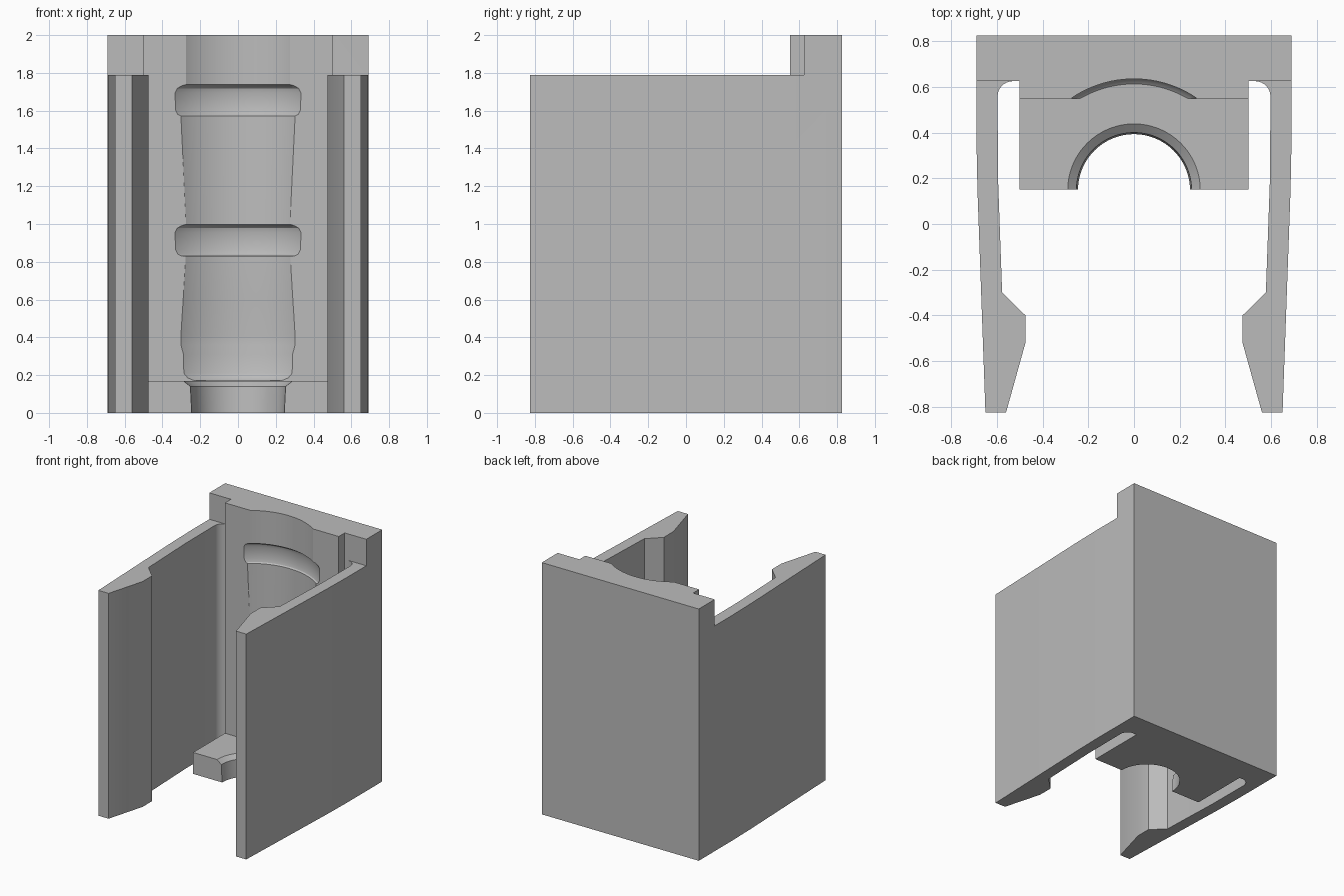
import bpy, bmesh, math

if "Cube" in bpy.data.objects:
    bpy.data.objects.remove(bpy.data.objects["Cube"])

grey = bpy.data.materials.new("plain grey")
grey.use_nodes = True
grey.diffuse_color = (0.5, 0.5, 0.5, 1)
grey.node_tree.nodes["Principled BSDF"].inputs["Base Color"].default_value = grey.diffuse_color


def add_object(name, bm):
    bmesh.ops.recalc_face_normals(bm, faces=bm.faces)
    mesh = bpy.data.meshes.new(name)
    bm.to_mesh(mesh)
    bm.free()
    mesh.materials.append(grey)
    obj = bpy.data.objects.new(name, mesh)
    bpy.context.collection.objects.link(obj)
    return obj


def prism(name, outline, z0, z1):
    """Extrude a flat outline from z0 up to z1."""
    bm = bmesh.new()
    face = bm.faces.new([bm.verts.new((x, y, z0)) for x, y in outline])
    top = bmesh.ops.extrude_face_region(bm, geom=[face])["geom"]
    moved = [v for v in top if isinstance(v, bmesh.types.BMVert)]
    bmesh.ops.translate(bm, verts=moved, vec=(0, 0, z1 - z0))
    return add_object(name, bm)


def mirrored(half):
    return half + [(-x, y) for x, y in reversed(half)]


def lathe(name, profile, y, steps=128):
    """Revolve (radius, z) points about an upright axis."""
    bm = bmesh.new()
    rings = [[bm.verts.new((r * math.cos(2 * math.pi * i / steps),
                            y + r * math.sin(2 * math.pi * i / steps), z))
              for i in range(steps)] for r, z in profile]
    for a, b in zip(rings, rings[1:]):
        for i in range(steps):
            j = (i + 1) % steps
            bm.faces.new((a[i], a[j], b[j], b[i]))
    bm.faces.new(rings[0])
    bm.faces.new(rings[-1])
    return add_object(name, bm)


# Body outline: back wall, hooked side arms, rounded slot ends, centre block
fillet = [(0.53 + 0.067 * math.cos(a), 0.558 + 0.067 * math.sin(a))
          for a in (math.pi / 2 * i / 8 for i in range(9))]
half = [(0.69, 0.825), (0.69, 0.4), (0.685, 0.15), (0.65, -0.825),
        (0.56, -0.825), (0.475, -0.52), (0.475, -0.4), (0.577, -0.3),
        (0.595, 0.2)] + fillet + [(0.5, 0.625), (0.5, 0.15)]
body = prism("clip_body", mirrored(half), 0, 2)

# Clear the space above the bottom shelf
shelf_cut = prism("shelf_cutter", mirrored([(0.54, 0), (0.54, 0.55)]), 0.17, 2.2)

# Lower the arms below the top of the back wall
arm_cut = prism("arm_cutter", mirrored([(1, -1), (1, 0.625), (0.515, 0.625), (0.515, 0.1)]),
                1.79, 2.2)

# Stepped bore with two rounded grooves and a swelling at the base
bore = [(0.245, -0.1), (0.245, 0), (0.252, 0.14), (0.29, 0.17),
        (0.465, 0.172), (0.482, 0.185), (0.494, 0.21), (0.495, 0.31),
        (0.503, 0.36), (0.503, 0.41), (0.496, 0.6), (0.489, 0.8), (0.489, 0.83)]
for z in (0.83, 1.57):
    bore += [(0.503, z + 0.002), (0.513, z + 0.01), (0.521, z + 0.035),
             (0.522, z + 0.125), (0.515, z + 0.148), (0.5, z + 0.162), (0.487, z + 0.168)]
bore += [(0.487, 2.1)]
bore_cut = lathe("bore_cutter", bore, 0.148)

cutters = (shelf_cut, arm_cut, bore_cut)
for cutter in cutters:
    cutter.hide_render = True
    mod = body.modifiers.new(cutter.name, "BOOLEAN")
    mod.operation = "DIFFERENCE"
    mod.solver = "EXACT"
    mod.object = cutter

# Bake the cuts, then drop the cutters
bpy.context.view_layer.update()
result = bpy.data.meshes.new_from_object(
    body.evaluated_get(bpy.context.evaluated_depsgraph_get()))
body.modifiers.clear()
body.data = result
for cutter in cutters:
    bpy.data.objects.remove(cutter)

bpy.ops.object.select_all(action="DESELECT")
body.select_set(True)
bpy.context.view_layer.objects.active = body
bpy.ops.object.shade_smooth_by_angle(angle=math.radians(30))
